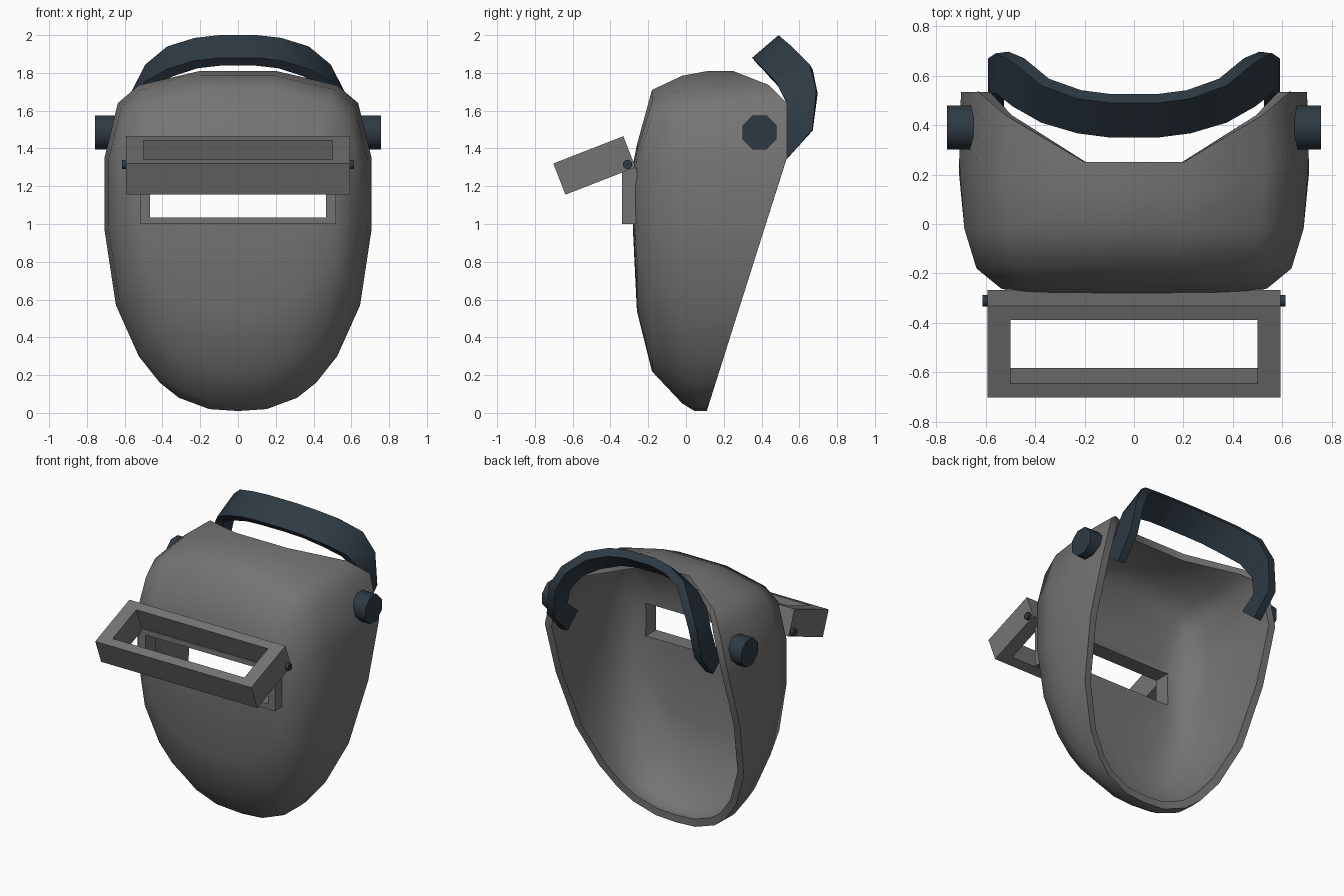
import bpy, bmesh, math
from mathutils import Matrix

if "Cube" in bpy.data.objects:
    bpy.data.objects.remove(bpy.data.objects["Cube"])


def material(name, rgb):
    m = bpy.data.materials.new(name)
    m.diffuse_color = (*rgb, 1)
    m.use_nodes = True
    m.node_tree.nodes["Principled BSDF"].inputs["Base Color"].default_value = m.diffuse_color
    return m


GREY = material("mask grey", (0.175, 0.175, 0.175))
DARK = material("dark slate", (0.027, 0.042, 0.056))


def finish(bm, name, mat):
    me = bpy.data.meshes.new(name)
    bm.to_mesh(me)
    bm.free()
    ob = bpy.data.objects.new(name, me)
    me.materials.append(mat)
    bpy.context.collection.objects.link(ob)
    return ob


def activate(ob):
    bpy.ops.object.select_all(action='DESELECT')
    ob.select_set(True)
    bpy.context.view_layer.objects.active = ob


def smooth(ob, degrees):
    activate(ob)
    bpy.ops.object.shade_smooth_by_angle(angle=math.radians(degrees))


def solidify(ob, thickness):
    activate(ob)
    mod = ob.modifiers.new("thickness", 'SOLIDIFY')
    mod.thickness = thickness
    mod.offset = -1
    mod.use_even_offset = True
    bpy.ops.object.modifier_apply(modifier=mod.name)


def cylinder(name, radius, x0, x1, y, z, sides, mat):
    bm = bmesh.new()
    bmesh.ops.create_cone(bm, cap_ends=True, segments=sides, radius1=radius,
                          radius2=radius, depth=abs(x1 - x0))
    bm.transform(Matrix.Translation(((x0 + x1) / 2, y, z))
                 @ Matrix.Rotation(math.pi / 2, 4, 'Y')
                 @ Matrix.Rotation(math.pi / sides, 4, 'Z'))
    ob = finish(bm, name, mat)
    smooth(ob, 50)
    return ob


def frame(name, half, hole, depth, matrix):
    """Rectangular frame in XZ, extruded along Y."""
    bm = bmesh.new()
    loops = []
    for (hx, hz) in (half, hole):
        for y in (-depth / 2, depth / 2):
            loops.append([bm.verts.new((sx * hx, y, sz * hz))
                          for sx, sz in ((-1, -1), (1, -1), (1, 1), (-1, 1))])
    of, ob_, hf, hb = loops
    for a, b in ((of, hf), (hf, hb), (hb, ob_), (ob_, of)):
        for i in range(4):
            j = (i + 1) % 4
            bm.faces.new((a[i], a[j], b[j], b[i]))
    bmesh.ops.recalc_face_normals(bm, faces=bm.faces)
    bm.transform(matrix)
    return finish(bm, name, GREY)


# Mask shell: half of the open rim as x, y, z from chin to crown
def slant(z):
    return 0.11 + (z - 0.01) * 0.316


half_rim = [(x, slant(z), z) for x, z in
            ((0, .01), (.15, .02), (.31, .08), (.41, .16), (.52, .30),
             (.64, .57), (.70, .97), (.70, 1.35))]
half_rim += [(.63, .535, 1.64), (.52, .44, 1.735), (.2, .25, 1.81), (0, .25, 1.81)]
rim = half_rim + [(-x, y, z) for x, y, z in half_rim[-2:0:-1]]

bm = bmesh.new()
rings = [[bm.verts.new(p) for p in rim],
         [bm.verts.new((x * 1.01, (y - 0.02) / 2, z)) for x, y, z in rim]]
# Rings closing towards the face: y, width scale, lowest z, highest z
for ry, sx, lo, hi in ((-.02, .98, .05, 1.785), (-.18, .91, .22, 1.71),
                       (-.26, .77, .54, 1.42), (-.28, .68, .95, 1.32)):
    rings.append([bm.verts.new((x * sx, ry, lo + (z - .01) / 1.8 * (hi - lo)))
                  for x, y, z in rim])
n = len(rim)
for a, b in zip(rings, rings[1:]):
    for i in range(n):
        j = (i + 1) % n
        bm.faces.new((a[i], a[j], b[j], b[i]))
cap = bm.faces.new(rings[-1])
bmesh.ops.recalc_face_normals(bm, faces=bm.faces)
cap.normal_update()
if cap.normal.y > 0:
    bmesh.ops.reverse_faces(bm, faces=bm.faces)
shell = finish(bm, "mask_shell", GREY)
solidify(shell, 0.05)

# Viewing slot cut through the shell
bm = bmesh.new()
bmesh.ops.create_cube(bm, size=1)
bm.transform(Matrix.Translation((0, -.25, 1.148)) @ Matrix.Diagonal((.93, .4, .225, 1)))
cutter = finish(bm, "slot_cutter", GREY)
cutter.hide_render = True
activate(shell)
mod = shell.modifiers.new("slot", 'BOOLEAN')
mod.operation = 'DIFFERENCE'
mod.solver = 'EXACT'
mod.object = cutter
bpy.ops.object.modifier_apply(modifier=mod.name)
bpy.data.objects.remove(cutter)
smooth(shell, 55)

# Fixed window frame and raised flip-up frame with its hinge pin
frame("window_frame", (.52, .148), (.465, .1125), .08,
      Matrix.Translation((0, -.30, 1.148)))
frame("flip_frame", (.593, .199), (.50, .138), .177,
      Matrix.Translation((0, -.485, 1.31)) @ Matrix.Rotation(math.radians(-68.7), 4, 'X'))
cylinder("hinge_pin", .025, -.613, .613, -.31, 1.315, 8, DARK)

# Side knobs
for side, s in (("right", 1), ("left", -1)):
    cylinder(side + "_knob", .097, s * .645, s * .757, .39, 1.485, 8, DARK)

# Headband: x, then front edge y, z and back edge y, z, from crown to end
band = [(.10, .35, 1.88, .49, 2.0), (.23, .367, 1.865, .507, 1.985),
        (.375, .41, 1.82, .56, 1.94), (.49, .475, 1.755, .655, 1.845),
        (.56, .53, 1.65, .69, 1.71), (.59, .52, 1.53, .67, 1.50),
        (.58, .42, 1.44, .535, 1.345)]
path = [(-p[0], *p[1:]) for p in reversed(band)] + band
bm = bmesh.new()
edges = [(bm.verts.new((x, fy, fz)), bm.verts.new((x, by, bz)))
         for x, fy, fz, by, bz in path]
for (a, b), (c, d) in zip(edges, edges[1:]):
    bm.faces.new((a, c, d, b))
bm.normal_update()
headband = finish(bm, "headband", DARK)
solidify(headband, 0.055)
smooth(headband, 55)
